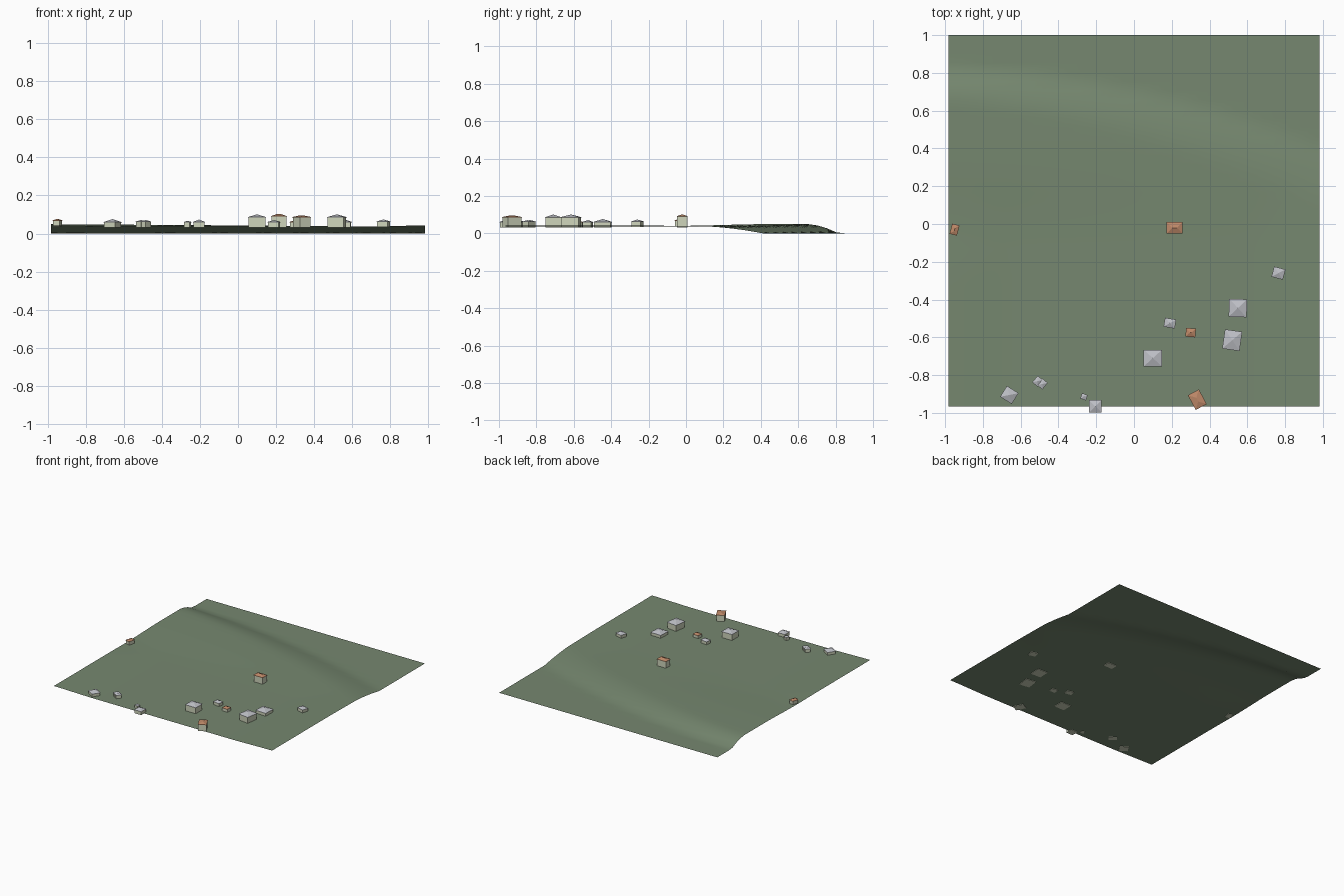
import bpy, bmesh, math
from mathutils import Matrix, Vector

cube = bpy.data.objects.get("Cube")
if cube:
    bpy.data.objects.remove(cube, do_unlink=True)


def material(name, rgb):
    m = bpy.data.materials.new(name)
    m.use_nodes = True
    m.diffuse_color = (*rgb, 1)
    m.node_tree.nodes["Principled BSDF"].inputs["Base Color"].default_value = (*rgb, 1)
    return m


grass = material("grass green", (0.18, 0.245, 0.16))
plaster = material("pale plaster", (0.62, 0.66, 0.50))
slate = material("grey roof", (0.52, 0.53, 0.57))
tile = material("terracotta roof", (0.52, 0.25, 0.14))


def finish(bm, name, mat):
    bmesh.ops.recalc_face_normals(bm, faces=bm.faces)
    mesh = bpy.data.meshes.new(name)
    bm.to_mesh(mesh)
    bm.free()
    mesh.materials.append(mat)
    obj = bpy.data.objects.new(name, mesh)
    bpy.context.collection.objects.link(obj)
    return obj


def smooth(a, b, v):
    t = min(max((v - a) / (b - a), 0), 1)
    return t * t * (3 - 2 * t)


# Plateau that falls off along a slanting escarpment at the back
def ground(x, y):
    plateau = 0.036 + 0.013 * smooth(-0.1, 0.4, y) * (1 - x) / 2
    plateau += 0.006 * smooth(0.6, 1, abs(x)) * smooth(0.3, -0.3, y)
    foot = 0.70 - 0.205 * x - 0.09 * x * x
    width = 0.24 + 0.08 * x
    t = min(max((y - foot + width) / width, 0), 1)
    return plateau * (1 - t ** 1.7)


bm = bmesh.new()
bmesh.ops.create_grid(bm, x_segments=40, y_segments=40, size=0.9825)
for v in bm.verts:
    v.co.y += 0.0175
    v.co.z = ground(v.co.x, v.co.y)
terrain = finish(bm, "terrain", grass)
terrain.data.shade_smooth()
if terrain.data.polygons[0].normal.z < 0:
    terrain.data.flip_normals()


# House: plain box walls with a hipped roof, slightly overhanging
def house(label, x, y, w, d, turn, eave, top, roof_mat):
    base = ground(x, y) - 0.004
    place = Matrix.Translation((x, y, 0)) @ Matrix.Rotation(math.radians(turn), 4, "Z")

    bm = bmesh.new()
    bmesh.ops.create_cube(bm, size=1)
    for v in bm.verts:
        v.co = Vector((v.co.x * w * 0.93, v.co.y * d * 0.93,
                       base if v.co.z < 0 else eave))
    walls = finish(bm, label + "_walls", plaster)
    walls.matrix_world = place

    rx = max(w - d, 0) / 2 if roof_mat == tile else 0
    ry = max(d - w, 0) / 2 if roof_mat == tile else 0
    bm = bmesh.new()
    for sx in (-1, 1):
        for sy in (-1, 1):
            bm.verts.new((sx * w / 2, sy * d / 2, eave - 0.001))
            bm.verts.new((sx * w / 2, sy * d / 2, eave + 0.001))
    bm.verts.new((-rx, -ry, top))
    if rx + ry > 0:
        bm.verts.new((rx, ry, top))
    bmesh.ops.convex_hull(bm, input=bm.verts)
    roof = finish(bm, label + "_roof", roof_mat)
    roof.matrix_world = place


# x, y, width, depth, turn, eave height, roof top
houses = {
    "ridge_cottage": (0.215, -0.02, 0.085, 0.06, 0, 0.09, 0.102, tile),
    "west_cottage": (-0.95, -0.03, 0.04, 0.055, -15, 0.068, 0.077, tile),
    "small_cottage": (0.30, -0.575, 0.052, 0.046, -5, 0.06, 0.07, tile),
    "front_cottage": (0.335, -0.93, 0.066, 0.088, 28, 0.086, 0.096, tile),
    "east_house": (0.765, -0.26, 0.062, 0.056, -15, 0.062, 0.074, slate),
    "low_house": (0.55, -0.445, 0.095, 0.095, -2, 0.06, 0.077, slate),
    "large_house": (0.52, -0.615, 0.092, 0.103, -8, 0.085, 0.101, slate),
    "middle_house": (0.19, -0.525, 0.06, 0.048, -10, 0.06, 0.071, slate),
    "square_house": (0.10, -0.71, 0.097, 0.088, 0, 0.085, 0.101, slate),
    "edge_house": (-0.205, -0.965, 0.064, 0.064, 0, 0.06, 0.073, slate),
    "edge_shed": (-0.265, -0.915, 0.032, 0.03, -20, 0.06, 0.067, slate),
    "twin_shed_a": (-0.51, -0.832, 0.036, 0.045, -40, 0.062, 0.071, slate),
    "twin_shed_b": (-0.485, -0.847, 0.036, 0.045, -40, 0.062, 0.071, slate),
    "west_house": (-0.66, -0.905, 0.072, 0.068, -32, 0.059, 0.076, slate),
}
for label, spec in houses.items():
    house(label, *spec)
